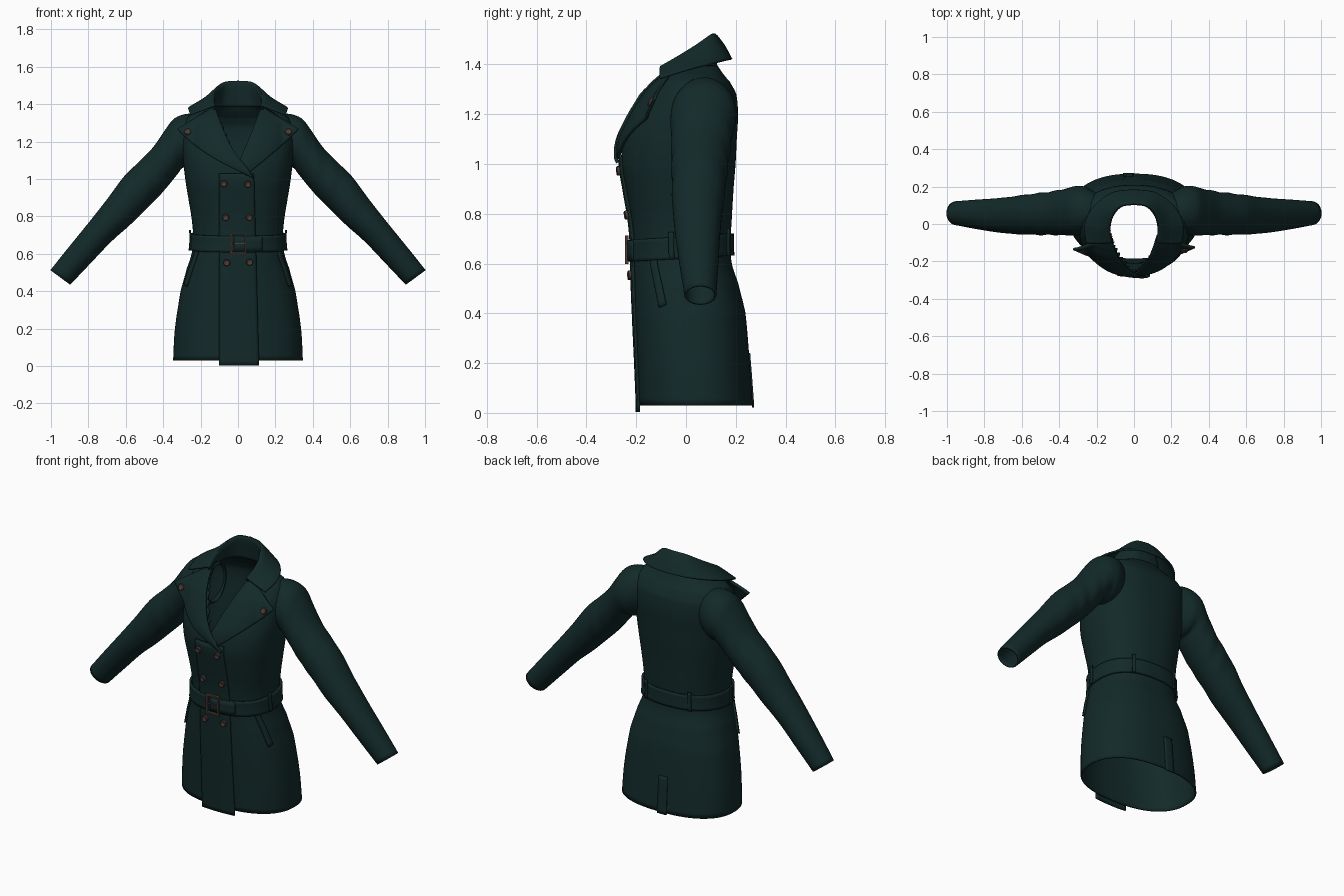
import bpy, bmesh, math
from mathutils import Vector

if "Cube" in bpy.data.objects:
    bpy.data.objects.remove(bpy.data.objects["Cube"])

def material(name, rgb):
    m = bpy.data.materials.new(name)
    m.diffuse_color = (*rgb, 1)
    m.use_nodes = True
    m.node_tree.nodes["Principled BSDF"].inputs["Base Color"].default_value = m.diffuse_color
    return m

CLOTH = material("dark teal wool", (0.0065, 0.0225, 0.0225))
METAL = material("dull copper", (0.075, 0.045, 0.038))

def finish(name, bm, mat, thick=0.0, angle=40):
    bmesh.ops.recalc_face_normals(bm, faces=bm.faces)
    me = bpy.data.meshes.new(name)
    bm.to_mesh(me)
    bm.free()
    me.materials.append(mat)
    ob = bpy.data.objects.new(name, me)
    bpy.context.collection.objects.link(ob)
    if thick:
        s = ob.modifiers.new("thickness", 'SOLIDIFY')
        s.thickness, s.offset = thick, 0
    bpy.ops.object.select_all(action='DESELECT')
    ob.select_set(True)
    bpy.context.view_layer.objects.active = ob
    bpy.ops.object.shade_smooth_by_angle(angle=math.radians(angle))
    return ob

def grid(name, fn, nu, nv, closed=False, thick=0.008, mat=CLOTH, cut=None):
    """Surface fn(u, v) for u, v in 0..1; closed wraps u."""
    bm = bmesh.new()
    cols = nu if closed else nu + 1
    vs = [[bm.verts.new(fn(i / nu, j / nv)) for i in range(cols)] for j in range(nv + 1)]
    for j in range(nv):
        for i in range(nu):
            k = (i + 1) % cols
            bm.faces.new((vs[j][i], vs[j][k], vs[j + 1][k], vs[j + 1][i]))
    if cut:
        gone = [f for f in bm.faces if cut(f.calc_center_median())]
        bmesh.ops.delete(bm, geom=gone, context='FACES')
    return finish(name, bm, mat, thick)

def spline(pts, t):
    """Smooth curve through the points, t in 0..1."""
    pts = [Vector(p) for p in pts]
    n = len(pts) - 1
    i = min(int(t * n), n - 1)
    f = t * n - i
    p1, p2 = pts[i], pts[i + 1]
    p0 = pts[i - 1] if i else p1 * 2 - p2
    p3 = pts[i + 2] if i + 2 <= n else p2 * 2 - p1
    return 0.5 * (2 * p1 + (p2 - p0) * f + (2 * p0 - 5 * p1 + 4 * p2 - p3) * f * f
                  + (3 * p1 - p0 - 3 * p2 + p3) * f ** 3)

# Body profile: height, half width, front y, back y
RINGS = [(.03, .343, -.188, .265), (.2, .333, -.195, .252), (.4, .303, -.204, .235),
         (.52, .27, -.209, .206), (.6, .244, -.212, .18), (.68, .236, -.213, .175),
         (.78, .243, -.222, .18), (.9, .262, -.242, .187), (1.0, .278, -.257, .195),
         (1.1, .289, -.246, .2), (1.2, .294, -.205, .205), (1.28, .288, -.16, .198),
         (1.33, .265, -.115, .172), (1.355, .22, -.09, .15), (1.375, .17, -.08, .136),
         (1.392, .135, -.08, .124)]
N = 2.35

def ring_at(z):
    z = max(RINGS[0][0], min(RINGS[-1][0], z))
    for i, (r0, r1) in enumerate(zip(RINGS, RINGS[1:])):
        if z <= r1[0]:
            return spline(RINGS_V, (i + (z - r0[0]) / (r1[0] - r0[0])) / (len(RINGS) - 1))

RINGS_V = [r[1:] for r in RINGS]

def skin(deg, z, off=0.0):
    """Point on the body; 0 deg is front, 90 is +x, 180 is back."""
    a, yf, yb = ring_at(z)
    s, c = math.sin(math.radians(deg)), math.cos(math.radians(deg))
    x = math.copysign(abs(s) ** (2 / N), s) * (a + off)
    y = (yf + yb) / 2 - math.copysign(abs(c) ** (2 / N), c) * ((yb - yf) / 2 + off)
    return Vector((x, y, z))

def front(x, z, off):
    """Point in front of the body at x, z."""
    a, yf, yb = ring_at(z)
    r = min(abs(x) / a, 0.8)
    return Vector((x, (yf + yb) / 2 - (yb - yf) / 2 * (1 - r ** N) ** (1 / N) - off, z))

def mix(a, b, t):
    return a + (b - a) * t

# Coat body with the V neck opening removed
def body_fn(u, v):
    k = v * (len(RINGS) - 1)
    i = min(int(k), len(RINGS) - 2)
    return skin(360 * u, mix(RINGS[i][0], RINGS[i + 1][0], k - i))

def neck(p):
    return p.y < 0 and p.z > 1.1 and abs(p.x - .005) < .012 + .125 * (p.z - 1.09) / .3

grid("coat_body", body_fn, 120, 90, closed=True, cut=neck)

# Overlapping front panel and back vent flap
grid("front_overlap", lambda u, v: front(mix(-.1, mix(.112, .085, v), u), mix(.003, 1.03, v), .009),
     12, 40, thick=.01)
grid("back_vent_flap", lambda u, v: skin(mix(180, 187, u), mix(.022, .24, v), .005), 4, 10)

# Lapels: inner edge and outer edge in x, z
def lapel(name, inner, outer, off):
    def fn(u, v):
        a = spline([(*p, 0) for p in inner], v)
        b = spline([(*p, 0) for p in outer], v)
        p = a.lerp(b, u)
        return front(p.x, p.y, off + .006 * math.sin(math.pi * u))
    grid(name, fn, 16, 24, thick=.012)

lapel("lapel_under", [(.0, 1.07), (.04, 1.17), (.085, 1.28), (.125, 1.388)],
      [(.04, 1.02), (.14, 1.1), (.235, 1.18), (.325, 1.265)], .014)
lapel("lapel_over", [(.05, 1.05), (-.03, 1.16), (-.085, 1.28), (-.125, 1.388)],
      [(.085, 1.005), (-.1, 1.095), (-.23, 1.18), (-.325, 1.265)], .024)

# Collar: stand, fold line and falling outer edge, half listed from centre back
SEAM = [(0, .122, 1.385), (.08, .108, 1.385), (.125, .05, 1.385), (.138, -.03, 1.38), (.128, -.09, 1.37)]
FOLD = [(0, .108, 1.516), (.07, .095, 1.51), (.118, .04, 1.473), (.135, -.03, 1.43), (.128, -.1, 1.39)]
MID = [(0, .145, 1.485), (.095, .127, 1.475), (.165, .065, 1.44), (.195, -.02, 1.408), (.18, -.105, 1.372)]
EDGE = [(0, .182, 1.42), (.115, .165, 1.418), (.212, .095, 1.402), (.262, -.0, 1.378), (.255, -.105, 1.345)]

def collar_fn(u, v):
    t, side = abs(2 * u - 1), (1 if u > .5 else -1)
    p = spline([spline(r, t) for r in (SEAM, FOLD, MID, EDGE)], v)
    return Vector((p.x * side, p.y, p.z))

grid("collar", collar_fn, 64, 24, thick=.01)

# Sleeves: top x, z, bottom x, z, centre y, half depth
SLEEVE = [(.18, 1.33, .2, 1.1, .07, .085), (.26, 1.345, .265, 1.065, .073, .122),
          (.335, 1.322, .30, 1.062, .07, .128), (.385, 1.262, .325, 1.03, .065, .122),
          (.45, 1.168, .375, .968, .06, .115), (.525, 1.09, .43, .905, .055, .11),
          (.605, 1.012, .49, .845, .052, .105), (.70, .885, .58, .757, .047, .097),
          (.80, .758, .68, .668, .047, .086), (.90, .635, .79, .553, .052, .074),
          (1.0, .51, .9, .437, .058, .06)]
for side, tag in ((1, "left"), (-1, "right")):
    def sleeve_fn(u, v):
        k = v * (len(SLEEVE) - 1)
        A = spline([(r[0], r[4], r[1]) for r in SLEEVE], v)
        B = spline([(r[2], r[4], r[3]) for r in SLEEVE], v)
        d = spline([(r[5], 0, 0) for r in SLEEVE], v).x
        c, s = math.cos(2 * math.pi * u), math.sin(2 * math.pi * u)
        # soft creases around the elbow
        d += .003 * math.sin(k * 5 + c * 2) * max(0, 1 - abs(k - 5) / 3)
        p = (A + B) / 2 + (A - B) / 2 * c + Vector((0, d * s, 0))
        return Vector((p.x * side, p.y, p.z))
    grid(tag + "_sleeve", sleeve_fn, 40, 60, closed=True)

    # Slanted pocket welt
    grid(tag + "_pocket", lambda u, v: skin(side * (mix(66, 59, v) + 8 * (u - .5)),
         mix(.43, .64, v) + .012 * (u - .5), .008), 4, 12, thick=.014)

    # Belt loops at the side and back
    for label, deg, z in (("side", 82, .672), ("back", 150, .685)):
        grid(f"{tag}_{label}_belt_loop", lambda u, v: skin(side * (deg + 5 * (u - .5)),
             z + .11 * (v - .5), .021), 3, 6, thick=.008)

# Belt, slightly higher at the back
def belt_fn(u, v):
    p = skin(360 * u, .665 + .088 * (v - .5), .012)
    p.z += .06 * p.y
    return p

grid("belt", belt_fn, 96, 6, closed=True, thick=.012)
grid("belt_end", lambda u, v: front(mix(-.02, .13, u), .653 + .08 * (v - .5), .021), 12, 3, thick=.008)

# Buckle: square frame and prong
def box(bm, x0, x1, z0, z1, y0, y1):
    r = bmesh.ops.create_cube(bm, size=1)
    for v in r["verts"]:
        v.co = Vector((mix(x0, x1, v.co.x + .5), mix(y0, y1, v.co.y + .5), mix(z0, z1, v.co.z + .5)))

bm = bmesh.new()
for x in (-.042, .034):
    box(bm, x, x + .01, .598, .712, -.246, -.232)
for z in (.598, .702):
    box(bm, -.042, .044, z, z + .01, -.246, -.232)
box(bm, -.04, .04, .651, .657, -.244, -.236)
finish("buckle", bm, METAL)

# Buttons: rimmed discs facing along the cloth normal
def button(name, x, z, off):
    p = front(x, z, off)
    n = (front(x + .01, z, off) - front(x - .01, z, off)).cross(
        front(x, z + .01, off) - front(x, z - .01, off)).normalized()
    q = n.to_track_quat('Z', 'Y')
    bm = bmesh.new()
    prof = [(.018, -.006), (.018, .006), (.015, .009), (.011, .006), (0.0005, .006)]
    rows = [[bm.verts.new(p + q @ Vector((r * math.cos(a * math.pi / 10), r * math.sin(a * math.pi / 10), h)))
             for a in range(20)] for r, h in prof]
    for r0, r1 in zip(rows, rows[1:]):
        for i in range(20):
            bm.faces.new((r0[i], r0[(i + 1) % 20], r1[(i + 1) % 20], r1[i]))
    bm.faces.new(rows[-1])
    finish(name, bm, METAL)

for i, (x, z) in enumerate([(-.075, .975), (.052, .972), (-.065, .795), (.06, .795), (-.06, .552), (.062, .555)]):
    button(f"front_button_{i + 1}", x, z, .018)
for side, tag in ((1, "left"), (-1, "right")):
    button(tag + "_lapel_button", side * .27, 1.25, .03 if side < 0 else .024)
